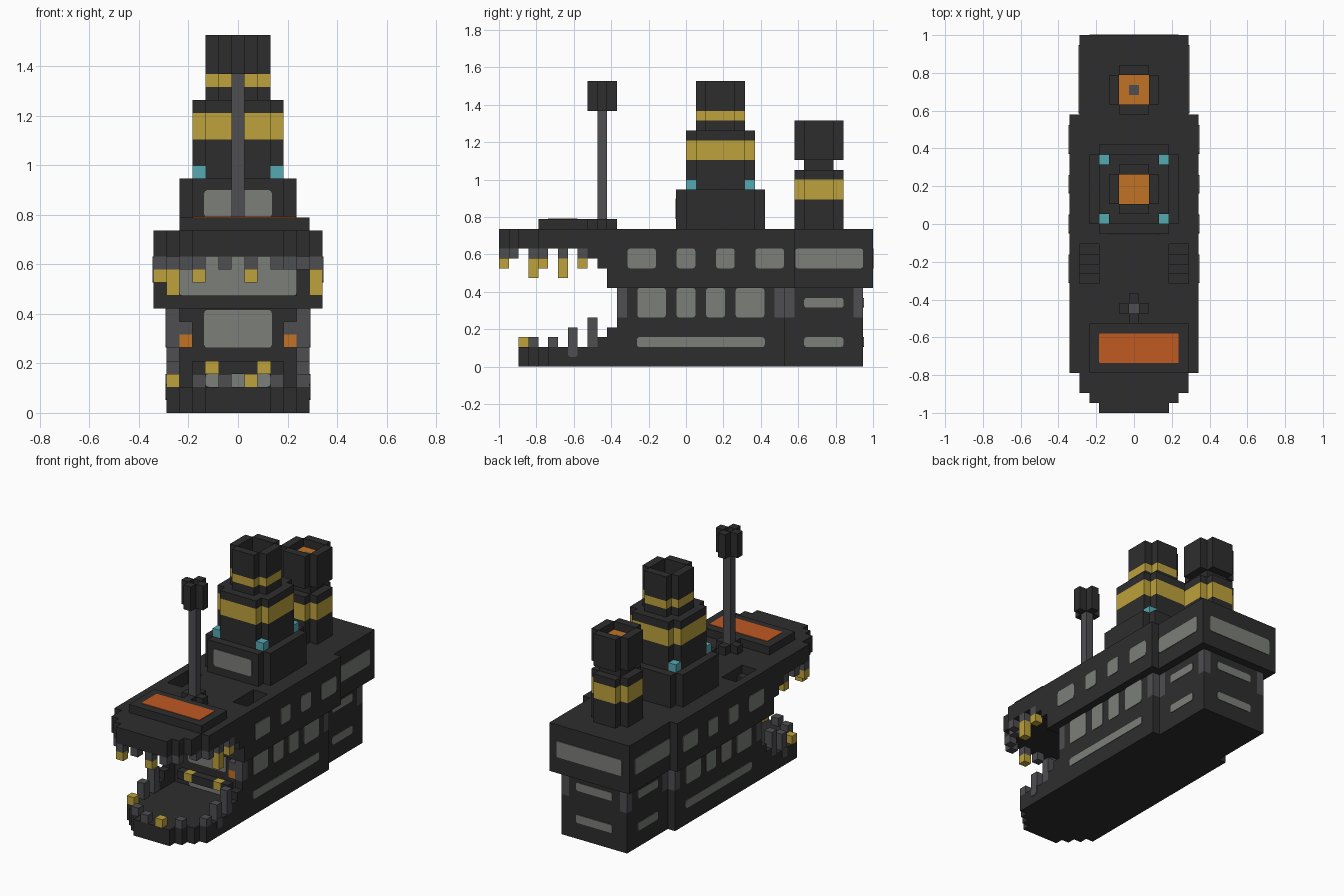
import bpy, bmesh
from mathutils import Vector

U = 2 / 38  # size of one block

if "Cube" in bpy.data.objects:
    bpy.data.objects.remove(bpy.data.objects["Cube"], do_unlink=True)

COLOURS = {
    "charcoal": (0.027, 0.027, 0.027),
    "iron_grey": (0.077, 0.077, 0.085),
    "window_grey": (0.20, 0.21, 0.19),
    "brass_yellow": (0.51, 0.36, 0.045),
    "ember_orange": (0.53, 0.17, 0.018),
    "hatch_orange": (0.53, 0.10, 0.016),
    "teal": (0.093, 0.40, 0.45),
}
MATS = {}
for label, rgb in COLOURS.items():
    m = bpy.data.materials.new(label)
    m.use_nodes = True
    m.diffuse_color = (*rgb, 1)
    m.node_tree.nodes["Principled BSDF"].inputs["Base Color"].default_value = (*rgb, 1)
    MATS[label] = m
DARK, IRON, GLASS, BRASS, EMBER, HATCH, TEAL = COLOURS


def fill(cells, colour, xs, ys, zs, mirror=False):
    """Fill (or carve, with no colour) an inclusive range of blocks."""
    for x in range(xs[0], xs[1] + 1):
        for y in range(ys[0], ys[1] + 1):
            for z in range(zs[0], zs[1] + 1):
                for sx in ((x, -x) if mirror else (x,)):
                    if colour:
                        cells[sx, y, z] = colour
                    else:
                        cells.pop((sx, y, z), None)


def plus(cells, colour, r, ys, zs):
    """Square block column with its four corners notched out."""
    fill(cells, colour, (-r, r), (ys[0] + 1, ys[1] - 1), zs)
    fill(cells, colour, (1 - r, r - 1), ys, zs)


def finish(name, bm, used):
    mesh = bpy.data.meshes.new(name)
    bm.to_mesh(mesh)
    bm.free()
    for label in used:
        mesh.materials.append(MATS[label])
    ob = bpy.data.objects.new(name, mesh)
    bpy.context.collection.objects.link(ob)


def build(name, cells):
    """Turn filled blocks into a clean outer skin."""
    used = sorted(set(cells.values()))
    bm = bmesh.new()
    for cell, colour in cells.items():
        mid = Vector((cell[0], cell[1] + 0.5, cell[2] + 0.5))
        for axis in range(3):
            for s in (-1, 1):
                n = Vector((0, 0, 0))
                n[axis] = s
                if tuple(int(c + d) for c, d in zip(cell, n)) in cells:
                    continue
                a = Vector((0, 0, 0))
                a[(axis + 1) % 3] = 0.5
                b = n.cross(a)
                c = mid + n / 2
                ring = (c - a - b, c + a - b, c + a + b, c - a + b)
                f = bm.faces.new([bm.verts.new(p * U) for p in ring])
                f.material_index = used.index(colour)
    bmesh.ops.remove_doubles(bm, verts=bm.verts, dist=U / 50)
    bmesh.ops.dissolve_limit(bm, angle_limit=0.01, verts=bm.verts, edges=bm.edges,
                             delimit={'MATERIAL', 'NORMAL'})
    finish(name, bm, used)


def plate(name, axis, at, ra, rb, colour=GLASS, round_by=0.25):
    """Thin round-cornered plate facing along axis; ranges in block units."""
    bm = bmesh.new()
    bmesh.ops.create_cube(bm, size=1)
    others = [i for i in range(3) if i != axis]
    size, mid = Vector((0, 0, 0)), Vector((0, 0, 0))
    size[axis], mid[axis] = 0.007, at * U
    for i, r in zip(others, (ra, rb)):
        size[i], mid[i] = (r[1] - r[0]) * U, (r[0] + r[1]) / 2 * U
    for v in bm.verts:
        v.co = Vector(c * s for c, s in zip(v.co, size)) + mid
    along = [e for e in bm.edges
             if abs(e.verts[0].co[axis] - e.verts[1].co[axis]) > 0.005]
    bmesh.ops.bevel(bm, geom=along, offset=round_by * U, segments=2, profile=0.5,
                    affect='EDGES')
    finish(name, bm, [colour])


# Lower hull: wide middle, narrow stern, open lower jaw with a stepped bow
hull = {}
fill(hull, DARK, (-5, 5), (-14, 9), (0, 1))
for y, w in ((-15, 4), (-16, 3), (-17, 2)):
    fill(hull, DARK, (-w, w), (y, y), (0, 1))
fill(hull, DARK, (-5, 5), (-6, 9), (2, 7))
fill(hull, DARK, (-4, 4), (10, 17), (0, 7))
fill(hull, DARK, (5, 5), (-7, -7), (2, 7), True)
fill(hull, DARK, (5, 5), (-9, -8), (2, 2), True)
fill(hull, DARK, (5, 5), (-8, -8), (3, 3), True)
for x, y in ((5, -7), (5, 9), (4, 10), (4, 17)):
    fill(hull, IRON, (x, x), (y, y), (5, 7), True)
build("lower_hull", hull)

# Upper hull: overhanging deck, upper jaw and sunken stairs
deck = {}
fill(deck, DARK, (-6, 6), (-6, 10), (8, 13))
fill(deck, DARK, (-5, 5), (11, 18), (8, 13))
fill(deck, DARK, (-6, 6), (-15, -7), (12, 13))
for y, w in ((-16, 5), (-17, 5), (-18, 4), (-19, 3)):
    fill(deck, DARK, (-w, w), (y, y), (12, 13))
fill(deck, DARK, (-6, 6), (-8, -7), (8, 8))
fill(deck, DARK, (5, 6), (-8, -7), (9, 11), True)
fill(deck, DARK, (6, 6), (-9, -9), (10, 11), True)
fill(deck, DARK, (6, 6), (-10, -10), (11, 11), True)
for step in range(4):
    fill(deck, None, (4, 5), (-6 + step, -6 + step), (13 - step, 13), True)
build("upper_hull", deck)

# Teeth: iron roots with brass tips above, short stubs below
upper = {}
for x, y in ((1, -19), (3, -19), (4, -18), (5, -16), (6, -15), (6, -13), (6, -11)):
    fill(upper, IRON, (x, x), (y, y), (11, 11), True)
for x, y, low in ((1, -19, 10), (-3, -19, 10), (-5, -16, 9), (-6, -15, 10),
                  (6, -13, 9), (6, -11, 10), (-6, -11, 10)):
    fill(upper, BRASS, (x, x), (y, y), (low, 10))
build("upper_teeth", upper)

lower = {}
for x, y, top in ((1, -17, 2), (3, -16, 2), (5, -14, 2), (5, -12, 3), (5, -10, 4)):
    fill(lower, IRON, (x, x), (y, y), (2, top), True)
fill(lower, BRASS, (1, 1), (-17, -17), (2, 2))
fill(lower, BRASS, (-5, -5), (-14, -14), (2, 2))
build("lower_teeth", lower)
for s in (-1, 1):
    plate("tooth_root", 0, s * 5.5, (-12, -11), (1, 2.2), IRON)

# Mouth fittings: sill with brass knobs and hanging lanterns
fittings = {}
fill(fittings, DARK, (-3, 3), (-7, -7), (3, 3))
fill(fittings, BRASS, (2, 2), (-7, -7), (3, 3), True)
fill(fittings, EMBER, (4, 4), (-7, -7), (5, 5), True)
fill(fittings, IRON, (4, 4), (-7, -7), (6, 6), True)
build("mouth_fittings", fittings)
plate("mouth_lower_window", 1, -6, (-2.6, 2.6), (5, 7.9))
plate("mouth_low_strip", 1, -6, (-2.5, 2.5), (2, 3))
plate("mouth_upper_window", 1, -6, (-4.5, 4.5), (9, 12))

# Hatch on the foredeck
hatch = {}
fill(hatch, DARK, (-4, 5), (-15, -11), (14, 14))
build("hatch_base", hatch)
plate("hatch_panel", 2, 15, (-3.5, 4.5), (-14, -11), HATCH, 0.12)

# Mast with cross-shaped foot and hollow lookout
mast = {}
plus(mast, DARK, 1, (-10, -8), (14, 14))
fill(mast, IRON, (0, 0), (-9, -9), (15, 26))
plus(mast, DARK, 1, (-10, -8), (26, 28))
fill(mast, None, (0, 0), (-9, -9), (27, 28))
fill(mast, IRON, (0, 0), (-9, -9), (26, 26))
build("mast", mast)

# Main funnel in three notched tiers
main = {}
plus(main, DARK, 4, (-1, 7), (14, 17))
plus(main, DARK, 3, (0, 6), (18, 23))
plus(main, BRASS, 3, (0, 6), (21, 22))
plus(main, DARK, 2, (1, 5), (24, 28))
plus(main, BRASS, 2, (1, 5), (25, 25))
fill(main, None, (-1, 1), (2, 4), (24, 28))
fill(main, EMBER, (-1, 1), (2, 4), (24, 24))
for y in (0, 6):
    fill(main, TEAL, (3, 3), (y, y), (18, 18), True)
build("main_funnel", main)
plate("cabin_window", 1, -1, (-2.6, 2.6), (15, 17.1))

# Rear funnel with a narrow neck
rear = {}
plus(rear, DARK, 2, (11, 15), (14, 19))
plus(rear, BRASS, 2, (11, 15), (17, 18))
fill(rear, DARK, (-1, 1), (12, 14), (20, 20))
plus(rear, DARK, 2, (11, 15), (21, 24))
fill(rear, None, (-1, 1), (12, 14), (24, 24))
fill(rear, EMBER, (-1, 1), (12, 14), (23, 23))
fill(rear, IRON, (0, 0), (13, 13), (23, 23))
build("rear_funnel", rear)

# Windows along both sides and across the stern
for s in (-1, 1):
    for y0, y1 in ((-6, -3), (-1, 1), (3, 5), (7, 10)):
        plate("upper_window", 0, s * 6.5, (y0 + 0.05, y1 - 0.05), (10, 12))
    for y0, y1 in ((-5, -2), (-1, 1), (2, 4), (5, 8)):
        plate("lower_window", 0, s * 5.5, (y0 + 0.05, y1 - 0.05), (5, 8))
    plate("side_strip", 0, s * 5.5, (-5, 8), (2, 3))
    plate("stern_side_window", 0, s * 5.5, (11.1, 18), (10, 12))
    for z in (2, 6):
        plate("stern_side_slot", 0, s * 4.5, (12, 16), (z, z + 1))
plate("stern_window", 1, 19, (-4.5, 4.5), (10, 12))
for z in (2, 6):
    plate("stern_slot", 1, 18, (-2.5, 2.5), (z, z + 1))
